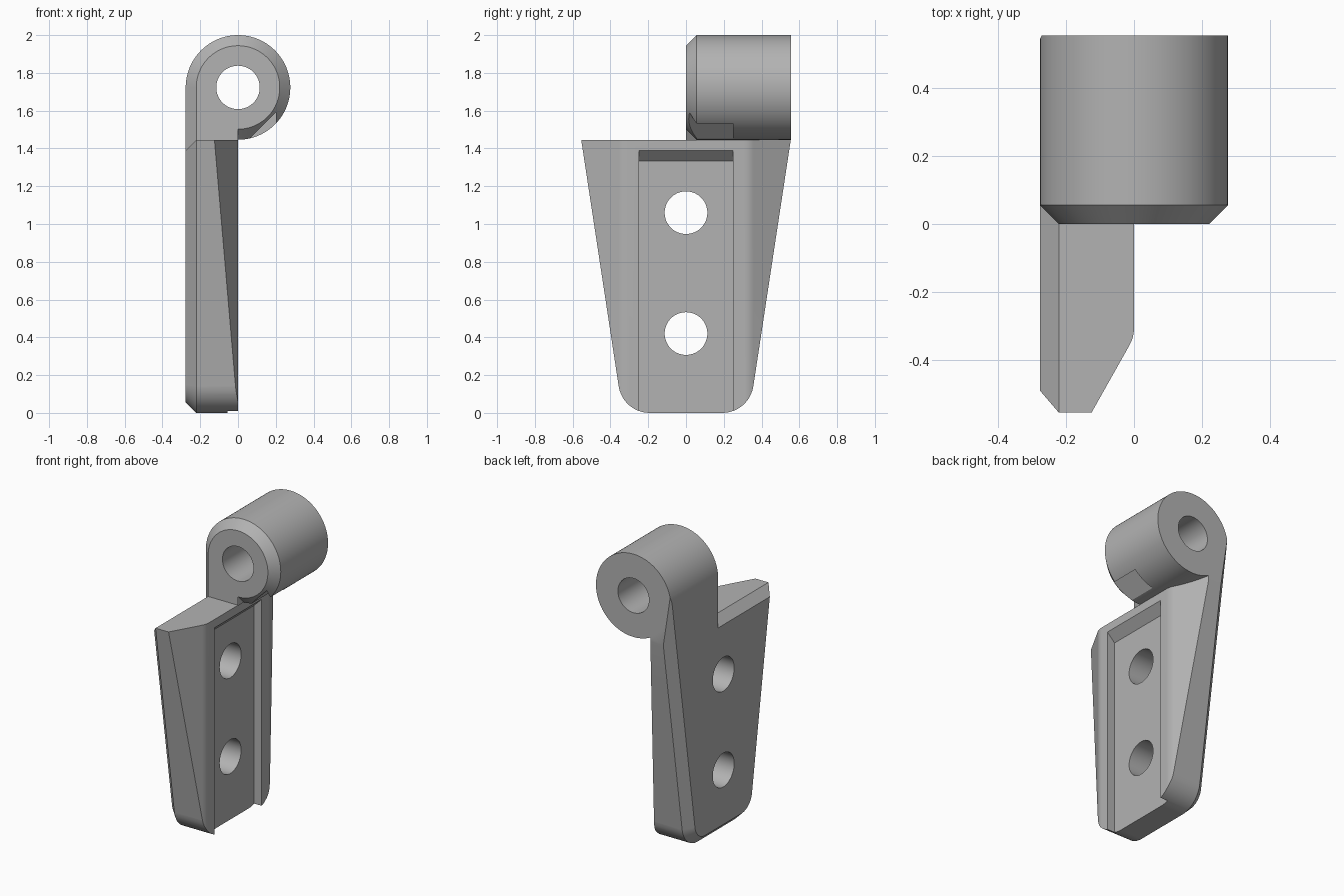
import bpy, bmesh, math
from math import sin, cos, pi

cube = bpy.data.objects.get("Cube")
if cube:
    bpy.data.objects.remove(cube, do_unlink=True)

R = 0.277          # barrel radius and plate thickness
CH = 0.056         # chamfer size
AXIS = 2 - R       # barrel centre height
TOP = AXIS - R     # plate top
HALF = 0.555       # half depth of the hinge
SLOPE = 0.152      # taper of the plate sides
FOOT = 0.335       # half width of the plate at the ground, before rounding
FILLET = 0.166     # bottom corner radius

steel = bpy.data.materials.new("steel_grey")
steel.use_nodes = True
grey = (0.45, 0.45, 0.45, 1)
steel.diffuse_color = grey
steel.node_tree.nodes["Principled BSDF"].inputs["Base Color"].default_value = grey


def loft(name, rings):
    """Closed solid through rings of equal point count."""
    bm = bmesh.new()
    loops = [[bm.verts.new(p) for p in ring] for ring in rings]
    n = len(loops[0])
    for a, b in zip(loops, loops[1:]):
        for i in range(n):
            j = (i + 1) % n
            bm.faces.new((a[i], a[j], b[j], b[i]))
    bm.faces.new(loops[0])
    bm.faces.new(loops[-1])
    bmesh.ops.recalc_face_normals(bm, faces=bm.faces[:])
    mesh = bpy.data.meshes.new(name)
    bm.to_mesh(mesh)
    bm.free()
    mesh.materials.append(steel)
    obj = bpy.data.objects.new(name, mesh)
    bpy.context.collection.objects.link(obj)
    return obj


def combine(target, tool, operation, keep=False):
    mod = target.modifiers.new(operation.lower(), 'BOOLEAN')
    mod.operation, mod.object, mod.solver = operation, tool, 'EXACT'
    bpy.context.view_layer.objects.active = target
    bpy.ops.object.modifier_apply(modifier=mod.name)
    if not keep:
        bpy.data.objects.remove(tool, do_unlink=True)


def plate_ring(x, inset, top):
    """Tapered outline with rounded bottom corners, shrunk by inset."""
    lean = math.hypot(1, SLOPE)
    cy = FOOT + SLOPE * FILLET - FILLET * lean
    r, end = FILLET - inset, -math.atan(SLOPE)
    steps = 12
    side = []
    for i in range(steps + 1):
        a = -pi / 2 + (end + pi / 2) * i / steps
        side.append((cy + r * cos(a), FILLET + r * sin(a)))
    side.append((FOOT + SLOPE * top - inset * lean, top))
    return [(x, y, z) for y, z in side] + [(x, -y, z) for y, z in reversed(side)]


def circle_y(y, r, n=96):
    return [(r * cos(2 * pi * i / n), y, AXIS + r * sin(2 * pi * i / n)) for i in range(n)]


def circle_x(x, z, r, n=64):
    return [(x, r * cos(2 * pi * i / n), z + r * sin(2 * pi * i / n)) for i in range(n)]


# Leaf plate, chamfered all round its back
hinge = loft("hinge_leaf", [plate_ring(0, 0, TOP), plate_ring(CH - R, 0, TOP),
                            plate_ring(-R, CH, TOP - CH)])
# Tall envelope that carries the side chamfer up into the knuckle
envelope = loft("envelope", [plate_ring(1, 0, 3), plate_ring(CH - R, 0, 3),
                             plate_ring(-R, CH, 3)])


# Neck block joining the plate to the barrel
def neck_ring(y, x):
    return [(x, y, 1.2), (0, y, 1.2), (0, y, AXIS), (x, y, AXIS)]


neck = loft("neck", [neck_ring(0, CH - R), neck_ring(CH, -R), neck_ring(HALF, -R)])
combine(neck, envelope, 'INTERSECT', keep=True)
combine(hinge, neck, 'UNION')

# Sloped faces on both sides of the +x face, with a softened edge
turn, soft, edge = math.atan2(0.125, 0.222), 0.1, 0.333
start = edge - soft * math.tan(turn / 2)
for s in (1, -1):
    pts = [(0.5, start)]
    for i in range(5):
        a = turn * i / 4
        pts.append((soft * (cos(a) - 1), start + soft * sin(a)))
    pts += [(-0.25, edge + 0.25 / math.tan(turn)), (0.5, edge + 0.25 / math.tan(turn))]
    cutter = loft("slope_cutter", [[(x, s * y, z) for x, y in pts] for z in (-0.5, 2.5)])
    combine(hinge, cutter, 'DIFFERENCE')

# Barrel with chamfered front rim
barrel = loft("barrel", [circle_y(0, R - CH), circle_y(CH, R), circle_y(HALF, R)])
combine(barrel, envelope, 'INTERSECT')
combine(hinge, barrel, 'UNION')

# Groove open at the bottom, with a slanted upper end
groove = loft("groove", [[(-CH, y, -0.5), (0.2, y, -0.5), (0.2, y, 1.39 + 0.2),
                          (-CH, y, 1.39 - CH)] for y in (-0.25, 0.25)])
combine(hinge, groove, 'DIFFERENCE')

# Screw holes and pin bore
for z in (0.42, 1.06):
    combine(hinge, loft("screw_hole", [circle_x(x, z, 0.113) for x in (-1, 1)]), 'DIFFERENCE')
combine(hinge, loft("pin_bore", [circle_y(y, 0.115, 64) for y in (-1, 1)]), 'DIFFERENCE')

# Smooth curves, sharp edges
bpy.ops.object.select_all(action='DESELECT')
hinge.select_set(True)
bpy.context.view_layer.objects.active = hinge
bpy.ops.object.shade_smooth_by_angle(angle=math.radians(25))
weighted = hinge.modifiers.new("weighted_normals", 'WEIGHTED_NORMAL')
weighted.keep_sharp = True
